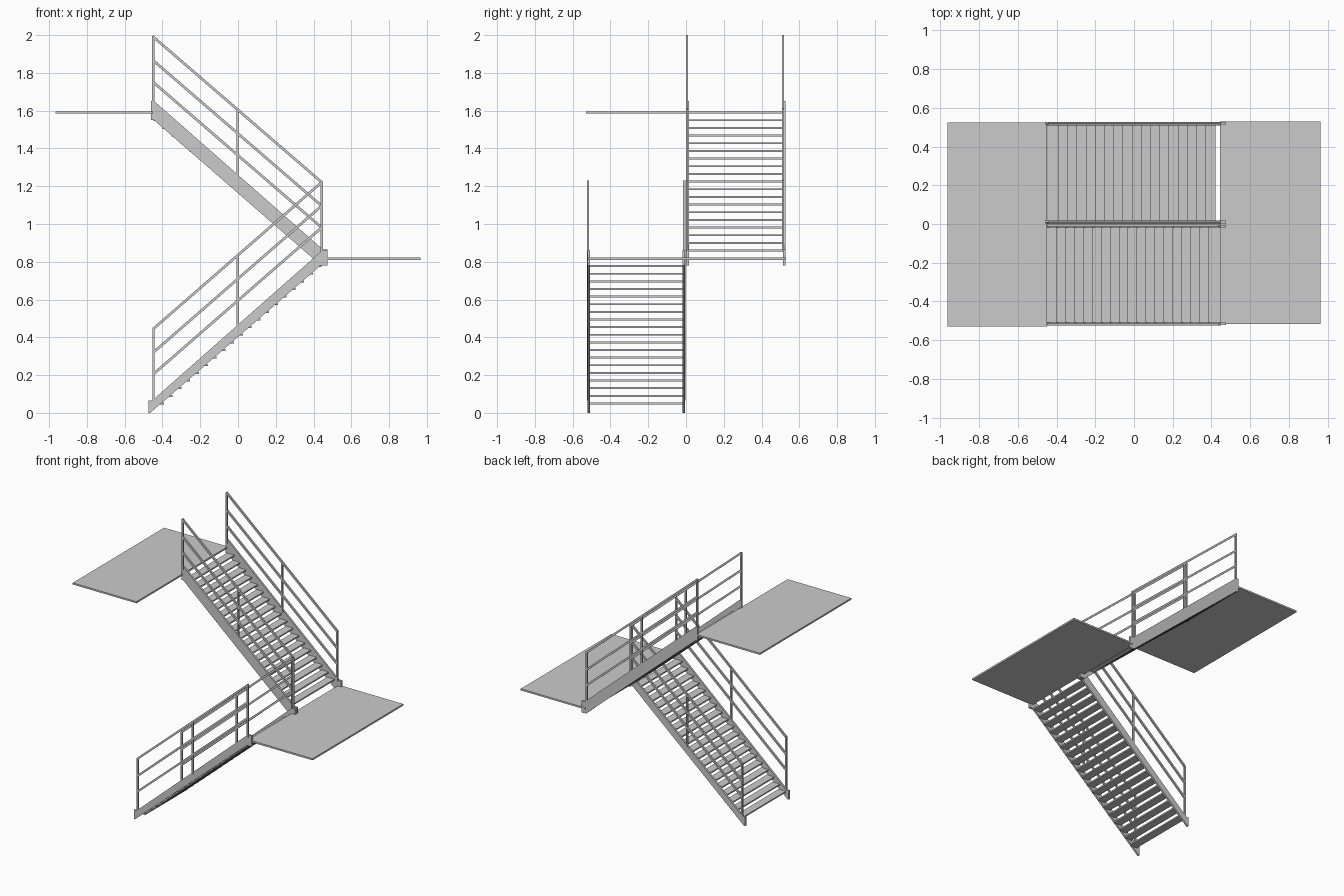
import bpy, bmesh

if "Cube" in bpy.data.objects:
    bpy.data.objects.remove(bpy.data.objects["Cube"])


def prism(name, profile, y0, y1):
    """Extrude an x-z profile between two y positions."""
    bm = bmesh.new()
    face = bm.faces.new([bm.verts.new((x, y0, z)) for x, z in profile])
    ext = bmesh.ops.extrude_face_region(bm, geom=[face])
    verts = [g for g in ext["geom"] if isinstance(g, bmesh.types.BMVert)]
    bmesh.ops.translate(bm, vec=(0, y1 - y0, 0), verts=verts)
    bmesh.ops.recalc_face_normals(bm, faces=bm.faces)
    mesh = bpy.data.meshes.new(name)
    bm.to_mesh(mesh)
    bm.free()
    obj = bpy.data.objects.new(name, mesh)
    bpy.context.collection.objects.link(obj)
    return obj


def box(name, x0, x1, y0, y1, z0, z1):
    return prism(name, [(x0, z0), (x1, z0), (x1, z1), (x0, z1)], y0, y1)


def railing(name, y, xa, za, xb, zb, base):
    """Three sloped rails and three posts; za, zb are the top heights at the ends."""
    h, w = 0.018, 0.006
    for i, drop in enumerate((0, 0.125, 0.24)):
        a, b = za - drop, zb - drop
        prism(f"{name}_rail_{i}", [(xa, a - h), (xb, b - h), (xb, b), (xa, a)], y - w, y + w)
    for i, t in enumerate((0, 0.5, 1)):
        x, top = xa + (xb - xa) * t, za + (zb - za) * t
        box(f"{name}_post_{i}", x - w, x + w, y - w, y + w, top - base, top - 0.004)


# Sloped side plates of both flights
lower_profile = [(-0.475, 0), (-0.465, 0), (0.437, 0.78), (0.475, 0.78),
                 (0.475, 0.86), (0.445, 0.86), (-0.455, 0.065), (-0.475, 0.065)]
upper_profile = [(0.475, 0.78), (0.44, 0.78), (-0.445, 1.55), (-0.46, 1.55),
                 (-0.46, 1.65), (-0.443, 1.65), (0.45, 0.865), (0.475, 0.865)]
for i, y in enumerate((-0.515, -0.011)):
    prism(f"lower_stringer_{i}", lower_profile, y - 0.007, y + 0.007)
for i, y in enumerate((0.01, 0.520)):
    prism(f"upper_stringer_{i}", upper_profile, y - 0.007, y + 0.007)

# Open treads
for i in range(19):
    x, z = -0.45 + i * 0.0464, 0.05 + i * 0.0404
    box(f"lower_tread_{i}", x, x + 0.058, -0.51, -0.016, z - 0.005, z + 0.005)
for i in range(18):
    x, z = 0.42 - i * 0.0476, 0.859 + i * 0.0406
    box(f"upper_tread_{i}", x - 0.058, x, 0.015, 0.515, z - 0.005, z + 0.005)

# Landings
box("middle_landing", 0.445, 0.965, -0.517, 0.53, 0.81, 0.822)
box("top_landing", -0.965, -0.45, -0.53, 0.525, 1.584, 1.596)

# Handrails
for i, y in enumerate((-0.519, -0.009)):
    railing(f"lower_railing_{i}", y, -0.447, 0.455, 0.443, 1.23, 0.39)
for i, y in enumerate((0.005, 0.514)):
    railing(f"upper_railing_{i}", y, 0.443, 1.23, -0.449, 2.0, 0.375)
